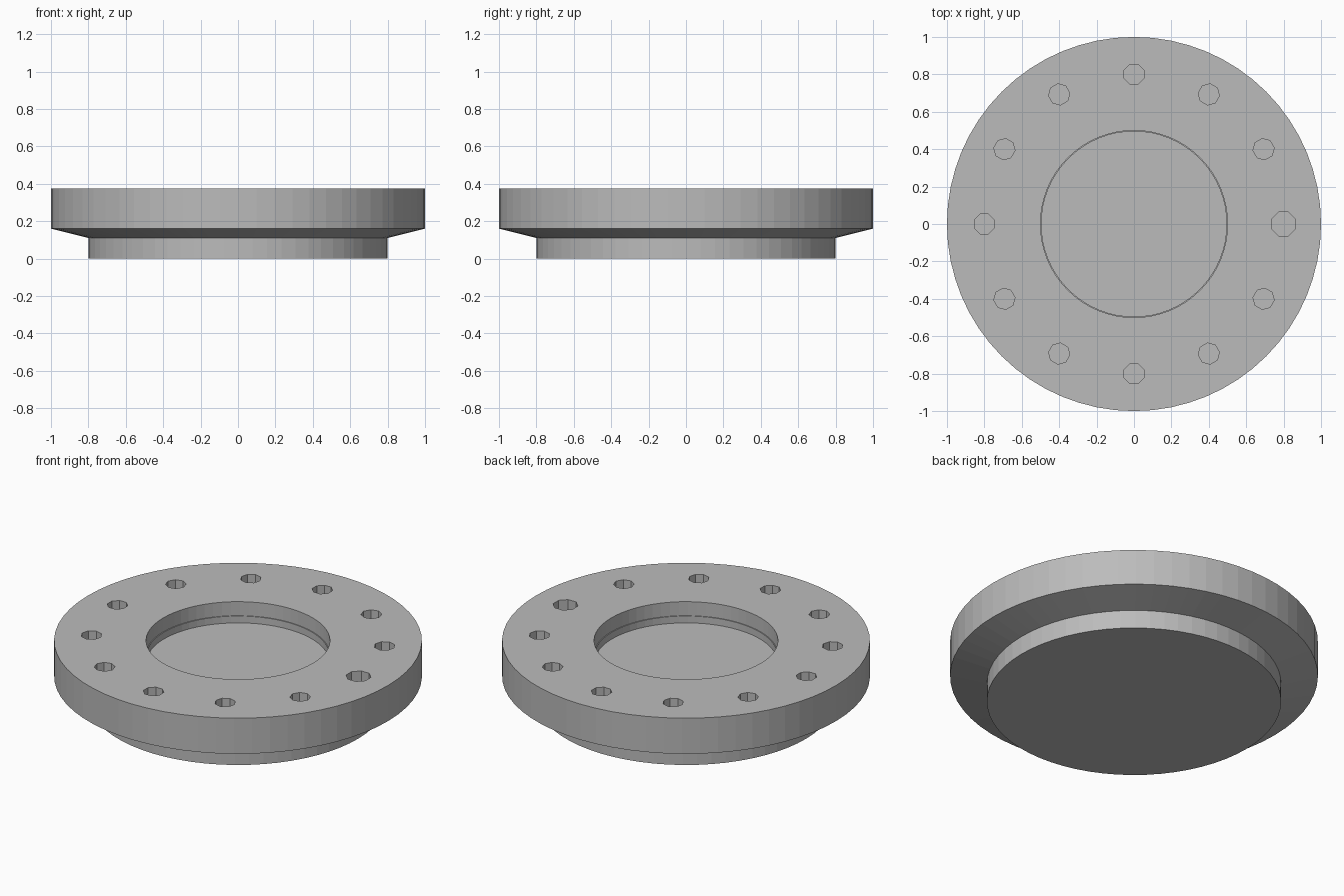
import bpy, bmesh, math
from mathutils import Matrix, Vector

if "Cube" in bpy.data.objects:
    bpy.data.objects.remove(bpy.data.objects["Cube"], do_unlink=True)

SIDES = 64
TOP = 0.374
HOLE_DEPTH = 0.125

steel = bpy.data.materials.new("grey_steel")
steel.use_nodes = True
colour = (0.5, 0.5, 0.5, 1)
steel.diffuse_color = colour
steel.node_tree.nodes["Principled BSDF"].inputs["Base Color"].default_value = colour


def add_object(name, bm):
    bmesh.ops.recalc_face_normals(bm, faces=bm.faces)
    mesh = bpy.data.meshes.new(name)
    bm.to_mesh(mesh)
    bm.free()
    mesh.materials.append(steel)
    obj = bpy.data.objects.new(name, mesh)
    bpy.context.scene.collection.objects.link(obj)
    return obj


# Flange body: spun profile (radius, height) from base centre to pocket floor
profile = [(0, 0), (0.8, 0), (0.8, 0.11), (1, 0.16), (1, TOP),
           (0.5, TOP), (0.5, 0.29), (0.495, 0.29), (0.495, 0.249), (0, 0.249)]
bm = bmesh.new()
verts = [bm.verts.new((r, 0, z)) for r, z in profile]
edges = [bm.edges.new(pair) for pair in zip(verts, verts[1:])]
bmesh.ops.spin(bm, geom=verts + edges, cent=(0, 0, 0), axis=(0, 0, 1),
               angle=math.tau, steps=SIDES)
bmesh.ops.remove_doubles(bm, verts=bm.verts, dist=0.0005)
flange = add_object("flange_body", bm)

# Bolt circle: twelve blind octagonal holes, the one at +x slightly wider
bm = bmesh.new()
for i in range(12):
    radius = 0.069 if i == 0 else 0.057
    place = (Matrix.Rotation(math.radians(30 * i), 4, 'Z')
             @ Matrix.Translation(Vector((0.8, 0, TOP)))
             @ Matrix.Rotation(math.pi / 8, 4, 'Z'))
    bmesh.ops.create_cone(bm, cap_ends=True, segments=8, radius1=radius,
                          radius2=radius, depth=2 * HOLE_DEPTH, matrix=place)
cutter = add_object("bolt_hole_cutter", bm)
cutter.hide_render = True
cutter.hide_set(True)

holes = flange.modifiers.new("bolt_holes", 'BOOLEAN')
holes.operation = 'DIFFERENCE'
holes.solver = 'EXACT'
holes.object = cutter
bpy.context.view_layer.objects.active = flange
flange.select_set(True)
bpy.ops.object.modifier_apply(modifier=holes.name)
bpy.data.objects.remove(cutter, do_unlink=True)
